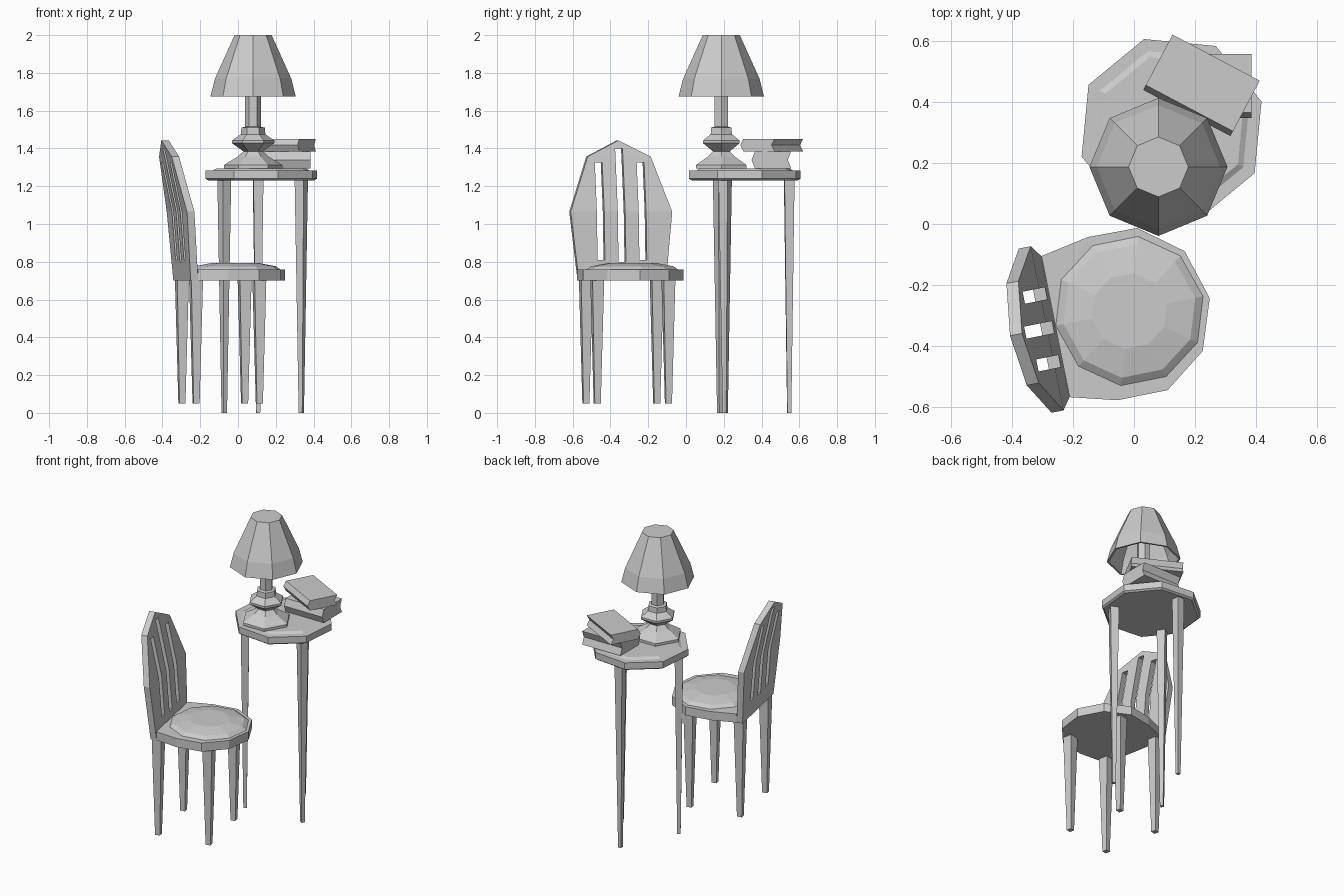
import bpy, bmesh
from math import sin, cos, radians, pi
from mathutils import Matrix

if "Cube" in bpy.data.objects:
    bpy.data.objects.remove(bpy.data.objects["Cube"])


def make(name, verts, faces, matrix=None):
    bm = bmesh.new()
    vs = [bm.verts.new(v) for v in verts]
    for f in faces:
        bm.faces.new([vs[i] for i in f])
    bmesh.ops.recalc_face_normals(bm, faces=bm.faces)
    me = bpy.data.meshes.new(name)
    bm.to_mesh(me)
    bm.free()
    ob = bpy.data.objects.new(name, me)
    bpy.context.collection.objects.link(ob)
    if matrix:
        ob.matrix_world = matrix
    return ob


def loft(name, rings, matrix=None):
    """Capped skin through rings that have equal point counts."""
    n = len(rings[0])
    verts = [p for r in rings for p in r]
    faces = [[k * n + i, k * n + (i + 1) % n, (k + 1) * n + (i + 1) % n, (k + 1) * n + i]
             for k in range(len(rings) - 1) for i in range(n)]
    faces += [list(range(n)), list(range(len(verts) - n, len(verts)))]
    return make(name, verts, faces, matrix)


def lathe(name, profile, sides, center, turn=0.0):
    """Faceted turned part from (radius, height) pairs."""
    ang = [radians(turn) + 2 * pi * i / sides for i in range(sides)]
    return loft(name, [[(center[0] + r * cos(a), center[1] + r * sin(a), z) for a in ang]
                       for r, z in profile])


def leg(name, x, y, z0, z1, w0, w1, turn):
    k = 0.7071
    return lathe(name, [(w0 * k, z0), (w1 * k, z1)], 4, (x, y), turn + 45)


def place(x, y, z, turn):
    return Matrix.Translation((x, y, z)) @ Matrix.Rotation(radians(turn), 4, 'Z')


# Side table: octagonal top with a raised panel, three tapered legs
TC = (0.123, 0.311)
lathe("table_top", [(0.295, 1.231), (0.308, 1.24), (0.308, 1.284), (0.266, 1.284), (0.246, 1.295)],
      8, TC, 17)
for i in range(3):
    a = 94 + 120 * i
    leg(f"table_leg_{i + 1}", TC[0] + 0.236 * cos(radians(a)), TC[1] + 0.236 * sin(radians(a)),
        0.0, 1.24, 0.021, 0.053, a)

# Lamp: hexagonal turned stand and hollow octagonal shade
LC = (0.08, 0.187)
lathe("lamp_stand", [(0.155, 1.295), (0.155, 1.312), (0.08, 1.358), (0.052, 1.385), (0.112, 1.428),
                     (0.112, 1.442), (0.065, 1.475), (0.062, 1.51), (0.042, 1.515), (0.042, 1.99)],
      6, LC)
lathe("lamp_shade", [(0.098, 2.0), (0.202, 1.77), (0.226, 1.675),
                     (0.214, 1.675), (0.19, 1.77), (0.088, 1.985)], 8, LC)


# Books: rounded spine on one long side, hollow page edge on the other
def book(name, length, width, height, matrix):
    b, w, h = 0.018, width / 2, height / 2
    prof = [(-w + b, -h), (w, -h), (w - b, 0), (w, h), (-w + b, h), (-w, 0)]
    loft(name, [[(x, y, z) for y, z in prof] for x in (-length / 2, length / 2)], matrix)


book("lower_book", 0.285, 0.21, 0.09, place(0.242, 0.452, 1.34, 0))
book("upper_book", 0.323, 0.205, 0.066, place(0.221, 0.454, 1.418, -27.9))

# Chair seat: flat-backed round board with a faceted cushion
TURN = 11.3
outline = [(-0.303, -0.105), (-0.152, -0.043), (0.011, -0.013), (0.166, -0.089), (0.248, -0.243),
           (0.225, -0.416), (0.11, -0.544), (-0.054, -0.577), (-0.211, -0.567)]
loft("seat", [[(x, y, z) for x, y in outline] for z in (0.70, 0.758)])
lathe("seat_cushion", [(0.25, 0.755), (0.22, 0.776), (0.125, 0.794)], 10, (-0.015, -0.285), TURN)

# Chair legs
for name, x, y in [("back_leg_left", -0.297, -0.155), ("back_leg_right", -0.222, -0.53),
                   ("front_leg_left", 0.035, -0.093), ("front_leg_right", 0.113, -0.47)]:
    leg(name, x, y, 0.05, 0.71, 0.032, 0.063, TURN)

# Backrest: fan-shaped panel leaning back
BACK = place(-0.257, -0.336, 0, TURN)
T = 0.04
edge = [(0, -0.235, 0.70), (-0.028, -0.274, 1.065), (-0.09, -0.17, 1.357), (-0.112, 0, 1.443),
        (-0.09, 0.17, 1.357), (-0.028, 0.274, 1.065), (0, 0.235, 0.70)]
verts = edge + [(u - T, v, z) for u, v, z in edge]
faces = [(i, (i + 1) % 7, 7 + (i + 1) % 7, 7 + i) for i in range(7)]
for o in (0, 7):
    faces += [[o + i for i in f] for f in ((0, 1, 5, 6), (1, 2, 4, 5), (2, 3, 4))]
backrest = make("backrest", verts, faces, BACK)

# Three tall slots cut through the backrest
sv, sf = [], []
for v, z0, z1 in [(-0.113, 0.81, 1.325), (0, 0.80, 1.40), (0.113, 0.81, 1.325)]:
    o = len(sv)
    sv += [(u, v + s * 0.02, z) for u in (-0.4, 0.2) for s, z in ((-1, z0), (1, z0), (1, z1), (-1, z1))]
    sf += [[o + i for i in f] for f in ((0, 1, 2, 3), (4, 5, 6, 7), (0, 1, 5, 4),
                                        (1, 2, 6, 5), (2, 3, 7, 6), (3, 0, 4, 7))]
cutter = make("slot_cutter", sv, sf, BACK)
cutter.hide_render = True
cutter.display_type = 'WIRE'
mod = backrest.modifiers.new("slots", 'BOOLEAN')
mod.operation = 'DIFFERENCE'
mod.solver = 'EXACT'
mod.object = cutter
